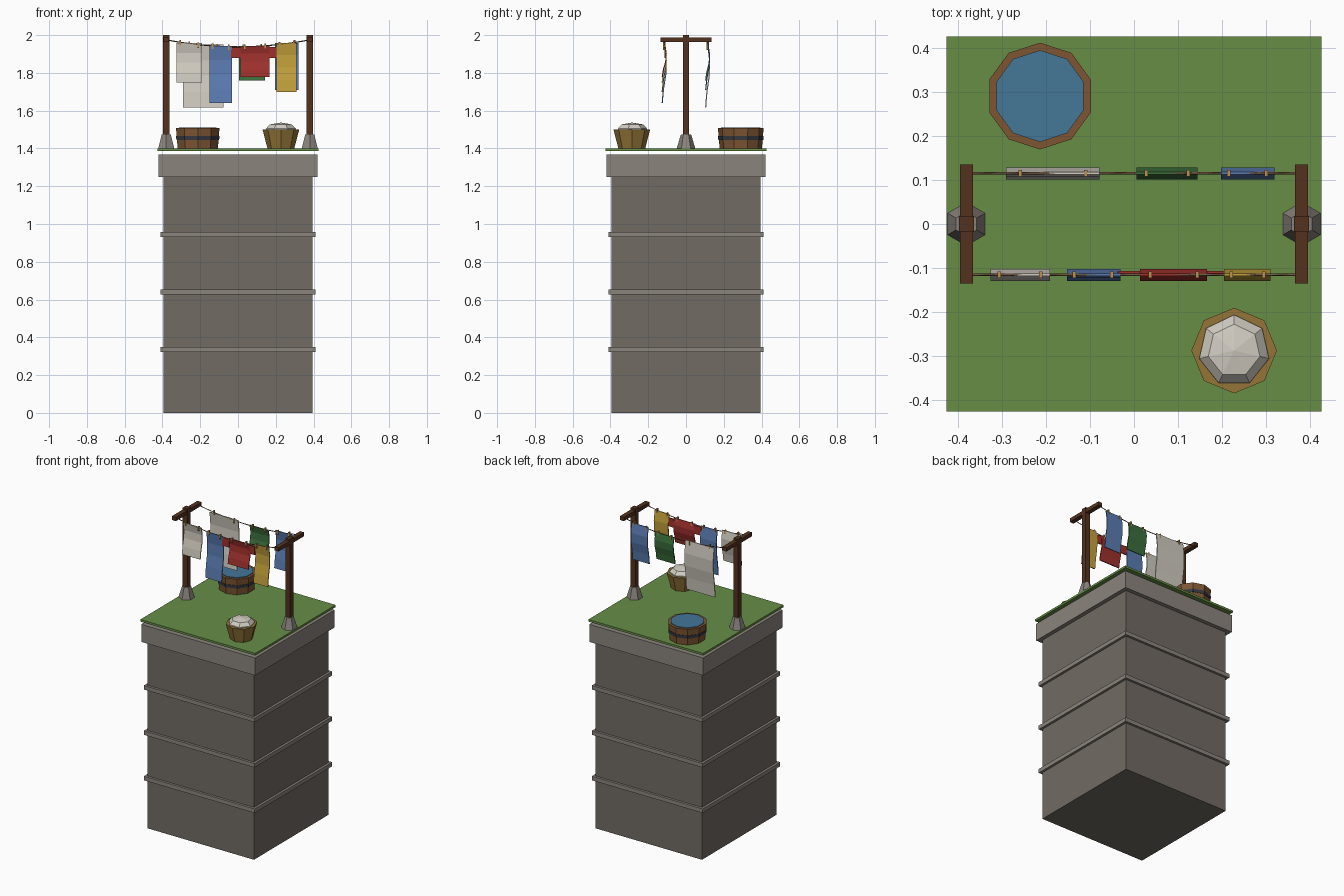
import bpy, bmesh
from math import sin, cos, pi

if "Cube" in bpy.data.objects:
    bpy.data.objects.remove(bpy.data.objects["Cube"])


def mat(name, r, g, b):
    m = bpy.data.materials.new(name)
    m.diffuse_color = tuple((c / 255) ** 2.2 for c in (r, g, b)) + (1,)
    m.use_nodes = True
    m.node_tree.nodes["Principled BSDF"].inputs["Base Color"].default_value = m.diffuse_color
    return m


STONE = mat("stone", 112, 106, 99)
TRIM = mat("trim_stone", 138, 131, 124)
GRASS = mat("grass", 103, 140, 72)
WOOD = mat("dark_wood", 84, 54, 36)
TUBWOOD = mat("tub_wood", 124, 86, 54)
WICKER = mat("wicker", 146, 116, 58)
IRON = mat("iron", 58, 60, 68)
WATER = mat("water", 70, 118, 150)
ROPE = mat("rope", 110, 85, 65)
PEG = mat("peg", 185, 145, 85)
CREAM = mat("cream_cloth", 208, 203, 192)
BLUE = mat("blue_cloth", 92, 124, 178)
RED = mat("red_cloth", 158, 52, 48)
GREEN = mat("green_cloth", 62, 110, 62)
YELLOW = mat("yellow_cloth", 194, 160, 62)


def finish(name, bm, material):
    bmesh.ops.recalc_face_normals(bm, faces=bm.faces)
    me = bpy.data.meshes.new(name)
    bm.to_mesh(me)
    bm.free()
    me.materials.append(material)
    ob = bpy.data.objects.new(name, me)
    bpy.context.collection.objects.link(ob)
    return ob


def box(name, x0, x1, y0, y1, z0, z1, material):
    bm = bmesh.new()
    bmesh.ops.create_cube(bm, size=1)
    for v in bm.verts:
        v.co = (x1 if v.co.x > 0 else x0, y1 if v.co.y > 0 else y0, z1 if v.co.z > 0 else z0)
    return finish(name, bm, material)


def slab(name, h, z0, z1, material):
    return box(name, -h, h, -h, h, z0, z1, material)


def lathe(name, cx, cy, n, profile, material):
    # faceted solid from (radius, height) rings, first corner towards +y
    bm = bmesh.new()
    rings = [[bm.verts.new((cx + r * sin(2 * pi * i / n), cy + r * cos(2 * pi * i / n), z))
              for i in range(n)] for r, z in profile]
    for a, b in zip(rings, rings[1:]):
        for i in range(n):
            j = (i + 1) % n
            bm.faces.new((a[i], a[j], b[j], b[i]))
    bm.faces.new(rings[0])
    bm.faces.new(rings[-1])
    bmesh.ops.remove_doubles(bm, verts=bm.verts, dist=0.0005)
    return finish(name, bm, material)


def rope_z(x):
    return 1.938 + 0.034 * (x / 0.365) ** 2


def cloth(name, x0, x1, y, z_low, material):
    # hanging sheet: gently waving strip with thickness
    top, n, t = rope_z((x0 + x1) / 2) + 0.003, 4, 0.003
    bm = bmesh.new()
    rows = []
    for i in range(n + 1):
        k = i / n
        yy, z = y + 0.011 * sin(1.5 * pi * k), top + (z_low - top) * k
        rows.append([bm.verts.new(p) for p in
                     ((x0, yy - t, z), (x1, yy - t, z), (x1, yy + t, z), (x0, yy + t, z))])
    for a, b in zip(rows, rows[1:]):
        for i in range(4):
            j = (i + 1) % 4
            bm.faces.new((a[i], a[j], b[j], b[i]))
    bm.faces.new(rows[0])
    bm.faces.new(rows[-1])
    return finish(name, bm, material)


# Tower
slab("tower_body", 0.394, 0, 1.25, STONE)
for i, z in enumerate((0.323, 0.627, 0.93)):
    slab(f"tower_ledge_{i}", 0.41, z, z + 0.027, TRIM)
slab("tower_cap", 0.421, 1.25, 1.367, TRIM)
slab("grass_roof", 0.425, 1.386, 1.4, GRASS)

# Posts with crossbars and stone feet
for side, x in (("left", -0.38), ("right", 0.38)):
    lathe(side + "_post_foot", x, 0, 6, [(0.049, 1.4), (0.027, 1.475)], TRIM)
    box(side + "_post", x - 0.017, x + 0.017, -0.017, 0.017, 1.4, 2.0, WOOD)
    box(side + "_crossbar", x - 0.015, x + 0.015, -0.135, 0.135, 1.963, 1.988, WOOD)

# Sagging ropes
for side, y in (("front", -0.115), ("back", 0.115)):
    cu = bpy.data.curves.new(side + "_rope", "CURVE")
    cu.dimensions = "3D"
    cu.bevel_depth = 0.003
    cu.bevel_resolution = 0
    cu.use_fill_caps = True
    sp = cu.splines.new("POLY")
    sp.points.add(10)
    for i, p in enumerate(sp.points):
        x = -0.37 + 0.074 * i
        p.co = (x, y, rope_z(x), 1)
    cu.materials.append(ROPE)
    bpy.context.collection.objects.link(bpy.data.objects.new(side + "_rope", cu))

# Laundry: name, x range, line, bottom, material, peg positions
laundry = [
    ("cream_towel", -0.325, -0.19, -0.115, 1.75, CREAM, (-0.306, -0.211)),
    ("blue_towel", -0.152, -0.031, -0.115, 1.64, BLUE, (-0.135, -0.05)),
    ("red_shirt", 0.014, 0.166, -0.115, 1.777, RED, (0.037, 0.143)),
    ("yellow_towel", 0.204, 0.31, -0.115, 1.7, YELLOW, (0.22, 0.294)),
    ("cream_sheet", -0.29, -0.078, 0.115, 1.617, CREAM, (-0.258, -0.109)),
    ("green_cloth", 0.006, 0.144, 0.115, 1.76, GREEN, (0.028, 0.123)),
    ("blue_cloth", 0.197, 0.319, 0.115, 1.71, BLUE, (0.215, 0.3)),
]
for name, x0, x1, y, low, m, pegs in laundry:
    cloth(name, x0, x1, y, low, m)
    for i, x in enumerate(pegs):
        z = rope_z(x)
        box(f"{name}_peg_{i}", x - 0.004, x + 0.004, y - 0.007, y + 0.007, z - 0.017, z + 0.012, PEG)
box("shirt_left_sleeve", -0.037, 0.014, -0.115, -0.107, 1.88, 1.936, RED)
box("shirt_right_sleeve", 0.166, 0.203, -0.115, -0.107, 1.88, 1.936, RED)

# Water tub
tx, ty = -0.213, 0.29
lathe("tub", tx, ty, 10, [(0.112, 1.4), (0.121, 1.508)], TUBWOOD)
lathe("tub_band", tx, ty, 10, [(0.119, 1.445), (0.121, 1.465)], IRON)
lathe("tub_water", tx, ty, 10, [(0.104, 1.49), (0.104, 1.512)], WATER)

# Laundry basket
bx, by = 0.227, -0.287
lathe("basket", bx, by, 8, [(0.071, 1.4), (0.097, 1.5)], WICKER)
lathe("basket_laundry", bx, by, 7, [(0.082, 1.49), (0.081, 1.505), (0.06, 1.527), (0, 1.537)], CREAM)
